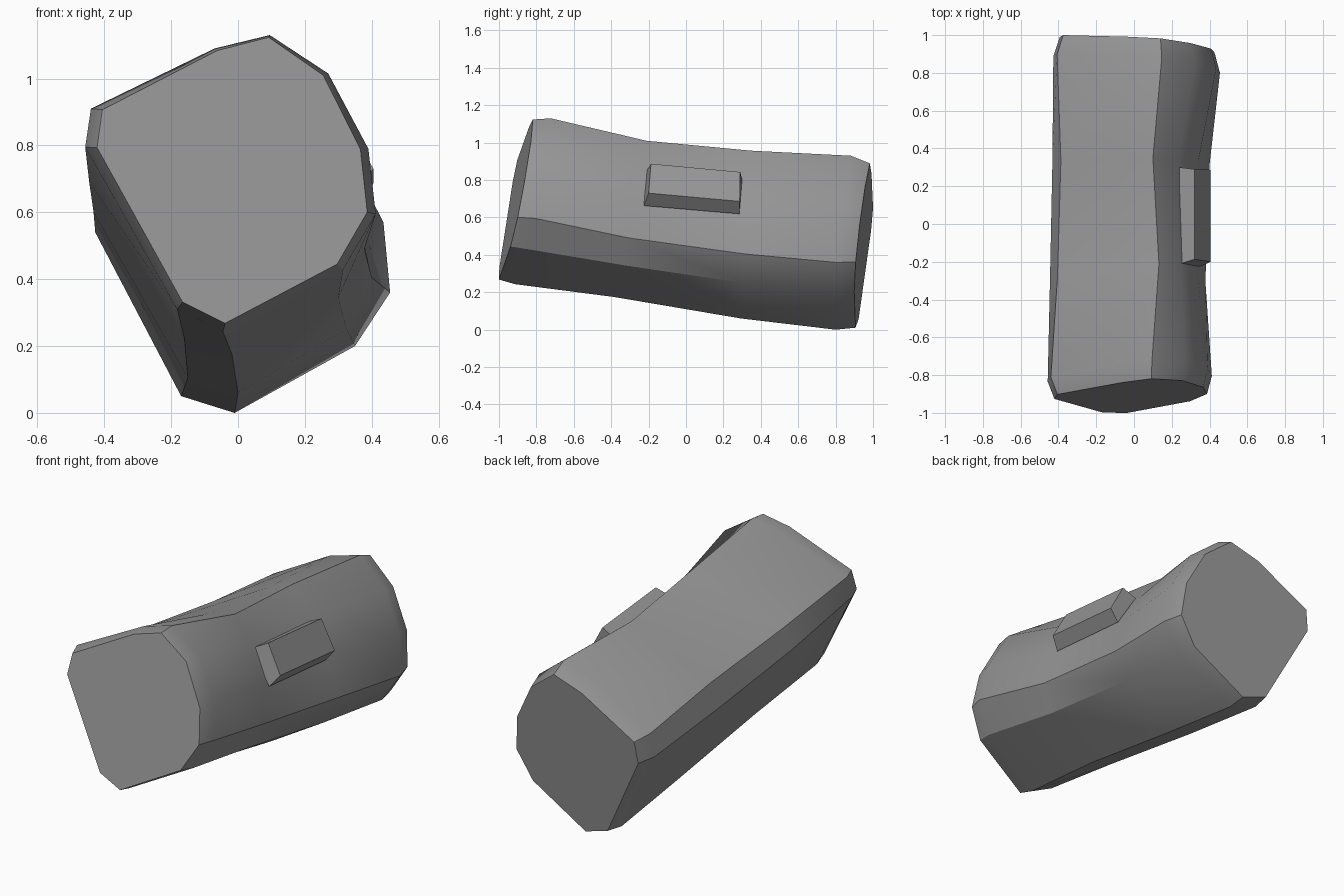
import bpy, bmesh, math

cube = bpy.data.objects.get("Cube")
if cube:
    bpy.data.objects.remove(cube, do_unlink=True)

# One plain grey for everything
grey = bpy.data.materials.new("mid_grey")
grey.use_nodes = True
colour = (0.3, 0.3, 0.3, 1)
grey.diffuse_color = colour
grey.node_tree.nodes["Principled BSDF"].inputs["Base Color"].default_value = colour


def loft(name, rings, angle):
    """Skin a list of equal closed rings and cap both ends."""
    bm = bmesh.new()
    loops = [[bm.verts.new(p) for p in ring] for ring in rings]
    n = len(loops[0])
    for a, b in zip(loops, loops[1:]):
        for i in range(n):
            j = (i + 1) % n
            bm.faces.new((a[i], a[j], b[j], b[i]))
    bm.faces.new(loops[0])
    bm.faces.new(loops[-1])
    bmesh.ops.recalc_face_normals(bm, faces=bm.faces)
    mesh = bpy.data.meshes.new(name)
    bm.to_mesh(mesh)
    bm.free()
    mesh.materials.append(grey)
    obj = bpy.data.objects.new(name, mesh)
    bpy.context.collection.objects.link(obj)
    bpy.ops.object.select_all(action='DESELECT')
    obj.select_set(True)
    bpy.context.view_layer.objects.active = obj
    bpy.ops.object.shade_smooth_by_angle(angle=math.radians(angle))


def inset(section, centre, sx, up, down):
    """Shrink a section towards a centre, with separate upper and lower amounts."""
    cx, cz = centre
    return [(cx + (x - cx) * sx, cz + (z - cz) * (up if z > cz else down))
            for x, z in section]


def on_plane(section, a, b, c):
    """Lay an (x, z) section on the tilted plane y = a + b*x + c*z."""
    return [(x, a + b * x + c * z, z) for x, z in section]


# Head sections (x, z): front rim, two at the waist, back rim
FRONT = [(-.457, .795), (-.44, .91), (-.07, 1.09), (.095, 1.13), (.27, 1.015),
         (.39, .79), (.412, .595), (.315, .43), (-.045, .243), (-.182, .31)]
WAIST_A = [(-.445, .69), (-.405, .81), (-.05, .965), (.132, 1.01), (.245, .875),
           (.335, .69), (.378, .49), (.30, .345), (-.018, .175), (-.16, .22)]
WAIST_B = [(-.432, .60), (-.387, .735), (-.05, .90), (.10, .957), (.235, .80),
           (.34, .62), (.40, .405), (.325, .25), (0, .06), (-.15, .105)]
BACK = [(-.427, .54), (-.407, .67), (-.05, .87), (.147, .93), (.32, .795),
        (.435, .57), (.455, .36), (.35, .2), (-.01, 0), (-.17, .05)]

loft("hammer_head", [
    on_plane(inset(FRONT, (.05, .7), .93, .985, .945), -1.051, .08, .20),
    on_plane(FRONT, -.957, .08, .20),
    on_plane(WAIST_A, -.42, .05, .20),
    on_plane(WAIST_B, .29, 0, .06),
    on_plane(BACK, .80, -.08, .10),
    on_plane(inset(BACK, (.05, .42), .93, .92, .975), .905, -.08, .10),
], 32)

# Raised block set into the waist, following the fall of the head
BLOCK = [(.32, .887), (.405, .73), (.352, .663), (.24, .847)]
block_front = [(x, y, z) for (x, z), y in zip(BLOCK, (-.187, -.2, -.225, -.212))]
block_back = [(x, y, z - .044) for (x, z), y in zip(BLOCK, (.29, .287, .285, .3))]
loft("side_block", [block_front, block_back], 30)
